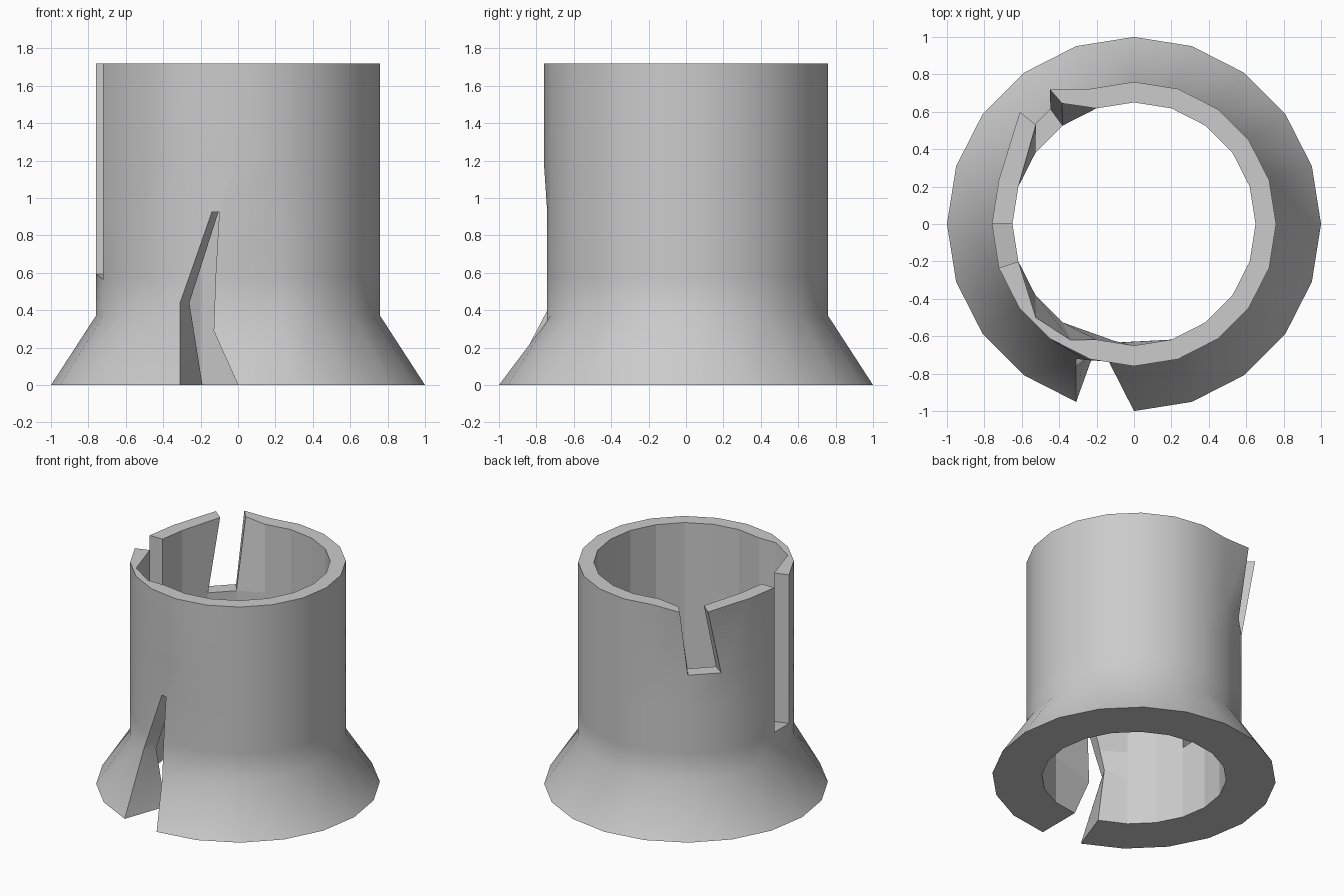
import bpy, bmesh
from math import cos, sin, radians

if "Cube" in bpy.data.objects:
    bpy.data.objects.remove(bpy.data.objects["Cube"])

N = 20
LEVELS = [0.0, 0.37, 0.58, 0.92, 1.19, 1.72]
OUT, INN = 0, 1

# Broken areas: (segment, level) cells missing from the tube wall
missing = {(14, 0), (14, 1), (14, 2)}          # front crack at the foot
missing |= {(10, 2), (10, 3), (10, 4)}         # tall slot on the left
missing |= {(7, 4)}                            # notch in the back left rim

# Bent or torn points: (column, level, side) -> position
moved = {
    # front crack, left lip
    (14, 1, OUT): (-0.31, -0.72, 0.44), (14, 1, INN): (-0.26, -0.635, 0.44),
    (14, 2, OUT): (-0.26, -0.727, 0.58), (14, 2, INN): (-0.215, -0.63, 0.58),
    (14, 3, OUT): (-0.14, -0.735, 0.925), (14, 3, INN): (-0.105, -0.625, 0.925),
    (14, 0, INN): (-0.19, -0.62, 0.0),
    # front crack, right lip
    (15, 1, OUT): (-0.13, -0.745, 0.29), (15, 1, INN): (-0.12, -0.635, 0.29),
    (15, 2, OUT): (-0.12, -0.742, 0.58), (15, 2, INN): (-0.11, -0.635, 0.58),
    (15, 3, OUT): (-0.10, -0.742, 0.925), (15, 3, INN): (-0.095, -0.635, 0.925),
    # rim tips bent outwards at the notch
    (7, 5, OUT): (-0.45, 0.72, 1.72), (7, 5, INN): (-0.385, 0.645, 1.72),
    (8, 5, OUT): (-0.61, 0.60, 1.72), (8, 5, INN): (-0.525, 0.53, 1.72),
    # thinned rim at the front left
    (12, 5, INN): (-0.525, -0.50, 1.72), (13, 5, INN): (-0.34, -0.62, 1.72),
}
for side, r in ((OUT, 0.76), (INN, 0.65)):     # sloped floor of the slot
    for col, z in ((10, 0.595), (11, 0.565)):
        a = radians(18 * col)
        moved[(col, 2, side)] = (r * cos(a), r * sin(a), z)

bm = bmesh.new()
cache = {}


def vert(col, lev, side):
    key = (col % N, lev, side)
    if key not in cache:
        a = radians(18 * key[0])
        r = 0.65 if side == INN else (1.0 if lev == 0 else 0.76)
        cache[key] = bm.verts.new(moved.get(key, (r * cos(a), r * sin(a), LEVELS[lev])))
    return cache[key]


def solid(seg, lev):
    return 0 <= lev < len(LEVELS) - 1 and (seg % N, lev) not in missing


def face(*keys):
    bm.faces.new([vert(*k) for k in keys])


# Tube wall: walls for each cell, caps wherever the neighbour is absent
for s in range(N):
    for l in range(len(LEVELS) - 1):
        if not solid(s, l):
            continue
        e, t = s + 1, l + 1
        face((s, l, OUT), (e, l, OUT), (e, t, OUT), (s, t, OUT))
        face((s, l, INN), (s, t, INN), (e, t, INN), (e, l, INN))
        if not solid(s, l + 1):
            face((s, t, OUT), (e, t, OUT), (e, t, INN), (s, t, INN))
        if not solid(s, l - 1):
            face((s, l, OUT), (s, l, INN), (e, l, INN), (e, l, OUT))
        if not solid(s - 1, l):
            face((s, l, OUT), (s, t, OUT), (s, t, INN), (s, l, INN))
        if not solid(s + 1, l):
            face((e, l, OUT), (e, l, INN), (e, t, INN), (e, t, OUT))

mesh = bpy.data.meshes.new("broken_flared_tube")
bm.to_mesh(mesh)
bm.free()
tube = bpy.data.objects.new("broken_flared_tube", mesh)
bpy.context.collection.objects.link(tube)

# Smooth outside, faceted inside
bpy.context.view_layer.objects.active = tube
tube.select_set(True)
bpy.ops.object.shade_smooth_by_angle(angle=radians(42))
for p in mesh.polygons:
    if p.normal.x * p.center.x + p.normal.y * p.center.y < -0.3:
        p.use_smooth = False
